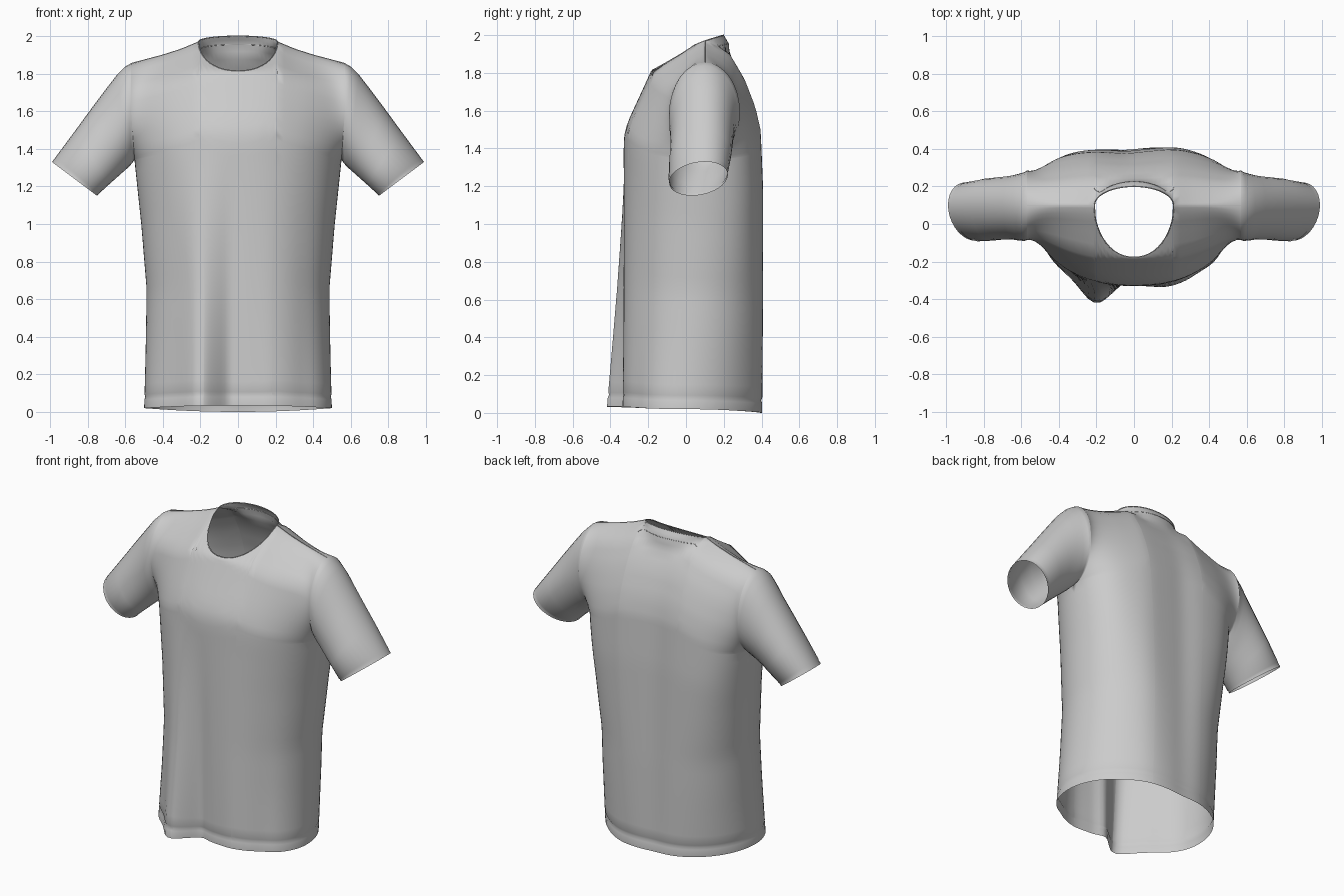
import bpy, bmesh, math
from mathutils import Vector

cube = bpy.data.objects.get("Cube")
if cube:
    bpy.data.objects.remove(cube, do_unlink=True)

# One plain grey cloth
GREY = (0.6, 0.6, 0.6, 1.0)
cloth = bpy.data.materials.new("grey_cloth")
cloth.use_nodes = True
cloth.diffuse_color = GREY
cloth.node_tree.nodes["Principled BSDF"].inputs["Base Color"].default_value = GREY
cloth.node_tree.nodes["Principled BSDF"].inputs["Roughness"].default_value = 0.9

NECK = 0.21          # neck half width
SHOULDER = 0.57      # armhole half width
ARM_T = 0.28         # part of the side edge taken by the armhole
ARM_STEPS = 16
SIDE_HEM = 0.02

# Profiles: (position, value)
WIDTH = [(0, .5), (.3, .492), (.65, .486), (1, .515), (1.33, .55), (1.6, SHOULDER)]
SLOPE = [(NECK, 1.97), (.3, 1.932), (.4, 1.9), (SHOULDER, 1.855)]
CHEST = [(0, .1), (.015, .055), (.06, -.015), (.16, -.185), (.27, -.235), (.4, -.295),
         (.48, -.325), (.56, -.33)]
BACK = [(0, .1), (.03, .17), (.07, .23), (.2, .305), (.35, .36), (.47, .385), (.77, .398), (1.4, .405)]
SIDE = [(0, -.01), (.4, .04), (.65, .06), (1.06, .095), (1.3, .105), (1.6, .1)]
# Cross-section fullness by height: larger is boxier
FRONT_FULL = [(0, 2.9), (.7, 2.5), (1.3, 2.3)]
BACK_FULL = [(0, 2.2), (.6, 2.9), (1.2, 4.4)]
ARM_HEIGHT = ARM_T * (SLOPE[-1][1] - SIDE_HEM)


def lerp(table, x):
    if x <= table[0][0]:
        return table[0][1]
    for (a, p), (b, q) in zip(table, table[1:]):
        if x <= b:
            return p + (q - p) * (x - a) / (b - a)
    return table[-1][1]


def bump(x, centre, width):
    return math.exp(-((x - centre) / width) ** 2)


def top_edge(front, u):
    """Height of the neckline or shoulder seam above a column."""
    x = abs(u) * SHOULDER
    z = lerp(SLOPE, x)
    r = max(0, 1 - (x / NECK) ** 2.2)
    if r > 1e-6:
        z += -0.155 * r ** 0.5 if front else 0.03 * r ** 0.5
    return z


def surface(front, u, z):
    """Point on the front or back panel."""
    x = u * lerp(WIDTH, z)
    drop = lerp(SLOPE, abs(u) * SHOULDER) - z
    side = lerp(SIDE, z)
    low = max(0, 1 - z / 1.4)
    if front:
        y = lerp(CHEST, drop)
        y -= low * (.11 * bump(x, -.21, .1) + .012 * bump(x, .18, .09))
        y += low * (.025 * bump(x, -.04, .05) + .014 * bump(x, .36, .06))
        full = lerp(FRONT_FULL, z)
    else:
        y = lerp(BACK, drop)
        r = max(0, 1 - (u * SHOULDER / NECK) ** 2) ** 0.5
        y = max(y, .1 + r * (.1 + min(.03, .6 * (top_edge(False, u) - z))))
        y += min(1, max(0, drop) * 2) * (.012 * bump(x, .22, .12) - .01 * bump(x, -.05, .09))
        full = lerp(BACK_FULL, z)
    depth = (y - side) * max(0, 1 - abs(u) ** full) ** 0.5
    # the panel edge opens into a rounded armhole
    c = 1 - 2 * drop / ARM_HEIGHT
    arm = .185 * max(0, 1 - c * c) ** 0.5 * u ** 4
    if arm > 1e-4:
        depth = math.copysign(math.hypot(depth, arm), -1 if front else 1)
    return Vector((x, side + depth, z))


def skin(bm, rows, closed=False):
    """Quads between rows of points."""
    grid = [[bm.verts.new(p) for p in row] for row in rows]
    n = len(grid[0])
    for a, b in zip(grid, grid[1:]):
        for i in range(n if closed else n - 1):
            j = (i + 1) % n
            bm.faces.new((a[i], a[j], b[j], b[i]))


def ease(n):
    return [math.sin(math.pi / 2 * i / n) for i in range(n + 1)]


# Body: front and back panels joined at the sides and shoulders
un = NECK / SHOULDER
half = [un * s for s in ease(12)] + [un + (1 - un) * s for s in ease(16)[1:]]
columns = [-u for u in reversed(half[1:])] + half
arm_t = [ARM_T * (1 - math.cos(math.pi * i / ARM_STEPS)) / 2 for i in range(ARM_STEPS + 1)]
heights = arm_t + [ARM_T + (.96 - ARM_T) * i / 22 for i in range(1, 23)] + [.967, .975, 1]
bm = bmesh.new()
for front in (True, False):
    rows = []
    for t in heights:
        row = []
        for u in columns:
            top = top_edge(front, u)
            hem = .035 - .015 * u * u if front else SIDE_HEM * u * u
            p = surface(front, u, top + (hem - top) * t)
            if t == .967:      # stitched groove above the hem
                p.x *= .992
                p.y *= .985
            row.append(p)
        rows.append(row)
    skin(bm, rows)

# Sleeves, grown from the armholes: top (x, z), bottom (x, z), front y, back y
RINGS = [
    ((.6, 1.838), (.562, 1.325), -.09, .277),
    ((.645, 1.793), (.582, 1.303), -.085, .27),
    ((.70, 1.722), (.608, 1.28), -.078, .26),
    ((.78, 1.615), (.642, 1.25), -.078, .252),
    ((.87, 1.492), (.687, 1.21), -.08, .245),
    ((.97, 1.357), (.738, 1.163), -.078, .23),
    ((.975, 1.35), (.742, 1.159), -.073, .226),
    ((.99, 1.33), (.75, 1.15), -.075, .228),
]
shoulder_z = SLOPE[-1][1]
for sign in (1, -1):
    arm_z = [shoulder_z + (SIDE_HEM - shoulder_z) * t for t in arm_t]
    rows = [[surface(False, sign, z) for z in arm_z] +
            [surface(True, sign, z) for z in arm_z[-2:0:-1]]]
    for k, (top, low, y0, y1) in enumerate(RINGS):
        row = []
        twist = .035 * min(k, 5) / 5      # the underside hangs forward
        for i in range(2 * ARM_STEPS):
            a = math.pi * i / ARM_STEPS
            c, s = math.cos(a), math.sin(a)
            # soft creases, strongest halfway along
            r = 1 + .02 * math.sin(3 * a + k) * math.sin(math.pi * min(k, 5) / 5)
            h = (1 + c) / 2
            row.append((sign * (low[0] + (top[0] - low[0]) * h),
                        (y0 + y1) / 2 + (y1 - y0) / 2 * s * r + twist * (c - .3),
                        low[1] + (top[1] - low[1]) * h))
        rows.append(row)
    skin(bm, rows, closed=True)

bmesh.ops.remove_doubles(bm, verts=bm.verts, dist=0.0004)
bmesh.ops.recalc_face_normals(bm, faces=bm.faces)
mesh = bpy.data.meshes.new("shirt")
bm.to_mesh(mesh)
bm.free()
mesh.materials.append(cloth)
mesh.polygons.foreach_set("use_smooth", [True] * len(mesh.polygons))
bpy.context.collection.objects.link(bpy.data.objects.new("shirt", mesh))


# Stitched seams as thin cords on the cloth
def cord(name, points, radius, cyclic=False):
    curve = bpy.data.curves.new(name, "CURVE")
    curve.dimensions = "3D"
    curve.bevel_depth = radius
    curve.bevel_resolution = 1
    spline = curve.splines.new("POLY")
    spline.points.add(len(points) - 1)
    for target, p in zip(spline.points, points):
        target.co = (*p, 1)
    spline.use_cyclic_u = cyclic
    curve.materials.append(cloth)
    bpy.context.collection.objects.link(bpy.data.objects.new(name, curve))


neck = [u for u in columns if abs(u) <= un + 1e-6]
edge = [surface(True, u, top_edge(True, u)) for u in neck]
edge += [surface(False, u, top_edge(False, u)) for u in reversed(neck[1:-1])]
cord("neck_binding", edge, .003, True)
cord("back_neck_seam", [surface(False, u, top_edge(False, u) - .045) for u in neck], .002)
for sign, label in ((1, "left"), (-1, "right")):
    seam = [surface(True, sign * u, top_edge(True, u)) for u in half if u >= un]
    cord(label + "_shoulder_seam", seam, .002)
